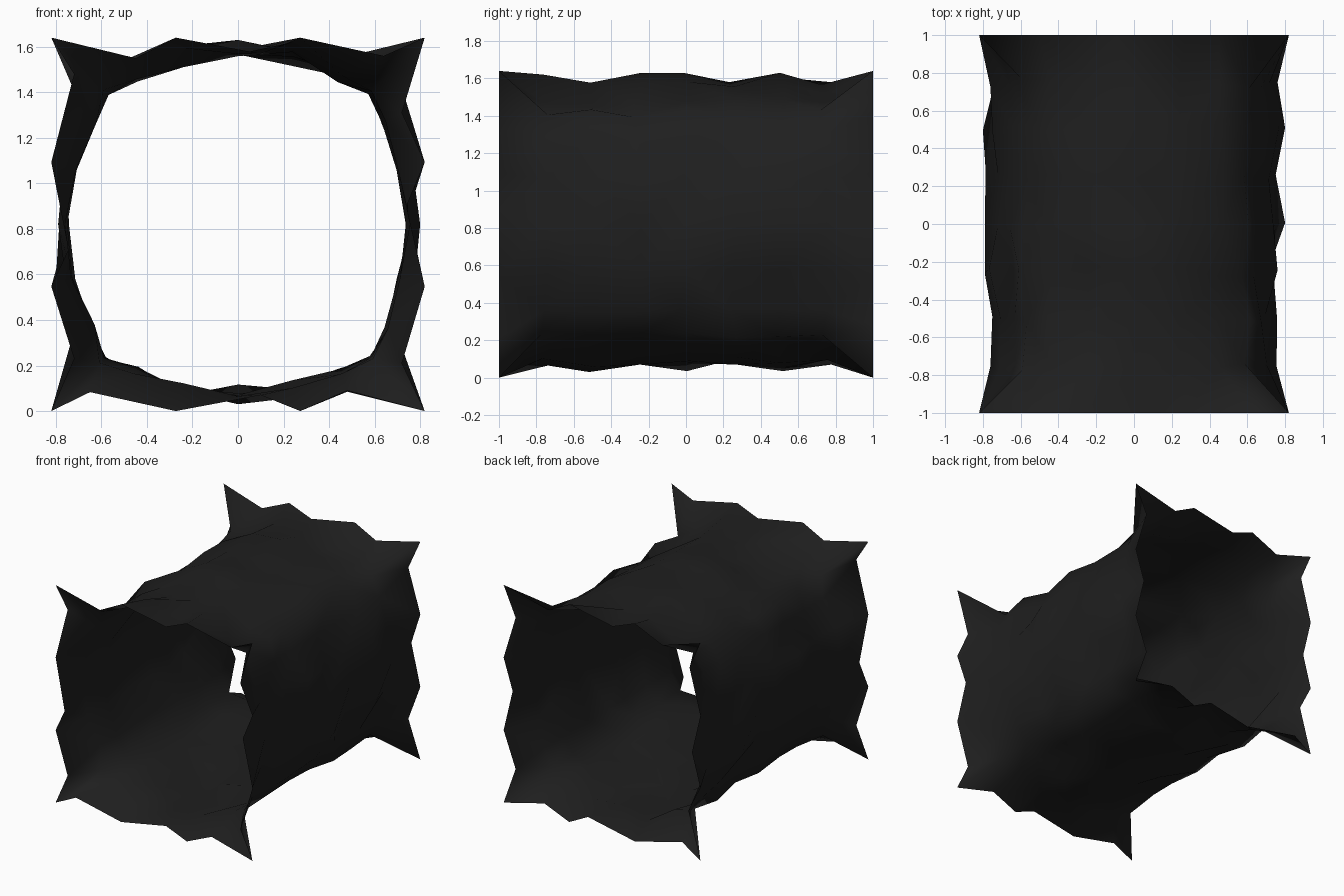
import bpy, bmesh, random

if "Cube" in bpy.data.objects:
    bpy.data.objects.remove(bpy.data.objects["Cube"])

random.seed(11)
H = 0.82  # half width and half height of the square end rims
T = H / 3

rock = bpy.data.materials.new("dark rock")
rock.diffuse_color = (0.0135, 0.0135, 0.0135, 1)
rock.use_nodes = True
rock.node_tree.nodes["Principled BSDF"].inputs["Base Color"].default_value = rock.diffuse_color

# Jagged rim points between the fixed corners and third points, running
# bottom (left to right), right (up), top (right to left), left (down)
front_mids = [(-.65, .083), (.10, .07), (.48, .09),
              (.72, .21), (.74, .90), (.72, 1.31),
              (.64, 1.56), (.10, 1.57), (-.45, 1.55),
              (-.72, 1.48), (-.745, .71), (-.72, .23)]
back_mids = [(-.67, .10), (.117, .08), (.48, .085),
             (.72, .28), (.745, .86), (.72, 1.42),
             (.45, 1.55), (-.09, 1.57), (-.50, 1.54),
             (-.73, 1.43), (-.75, .80), (-.72, .35)]
# Furthest reach of bottom, right, top and left wall at each inner ring
reach = [(.755, .755, .80, .76), (.79, .757, .757, .75), (.75, .76, .81, .79),
         (.785, .80, .81, .79), (.75, .75, .76, .785), (.785, .80, .81, .80),
         (.75, .76, .76, .76)]


def turn(x, z, side):
    """Rotate a bottom-side point to one of the four sides."""
    for _ in range(side):
        x, z = -z, x
    return x, z


def rim(mids):
    """Square rim: exact corners and thirds with broken points between."""
    pts = []
    for side in range(4):
        for k, x in enumerate((-H, -T, T)):
            px, pz = turn(x, -H, side)
            pts += [(px, pz + H), mids[side * 3 + k]]
    return pts


def inner_ring(i):
    """Rounded, uneven cross-section inside the tunnel."""
    pts = []
    for side in range(4):
        top = reach[i - 1][side]
        peak = random.choice((0, 0, -.24, .24))
        for x, z in ((-.59, -.59), (-.455, -.65), (-.24, 0), (0, 0), (.24, 0), (.455, -.65)):
            if z == 0:  # wall middle: one point reaches out, the rest sink in
                z = -top if x == peak else -top + random.uniform(.01, .055) + .05 * abs(x)
            else:
                s = random.uniform(.96, 1.04)
                x, z = x * s, z * s
            px, pz = turn(x, z, side)
            pts.append((px, pz + H))
    return pts


# Tunnel shell: nine rings bridged along y, open at both ends
bm = bmesh.new()
rings = []
for i in range(9):
    y = -1 + i * .25
    pts = rim(front_mids) if i == 0 else rim(back_mids) if i == 8 else inner_ring(i)
    jig = 0 if i in (0, 8) else .03
    rings.append([bm.verts.new((x, y + random.uniform(-jig, jig), z)) for x, z in pts])
for a, b in zip(rings, rings[1:]):
    for k in range(24):
        n = (k + 1) % 24
        f = bm.faces.new((a[k], a[n], b[n], b[k]))
        f.smooth = True
bmesh.ops.triangulate(bm, faces=bm.faces[:])

mesh = bpy.data.meshes.new("cave_tunnel")
bm.to_mesh(mesh)
bm.free()
mesh.materials.append(rock)
tunnel = bpy.data.objects.new("cave_tunnel", mesh)
bpy.context.collection.objects.link(tunnel)
